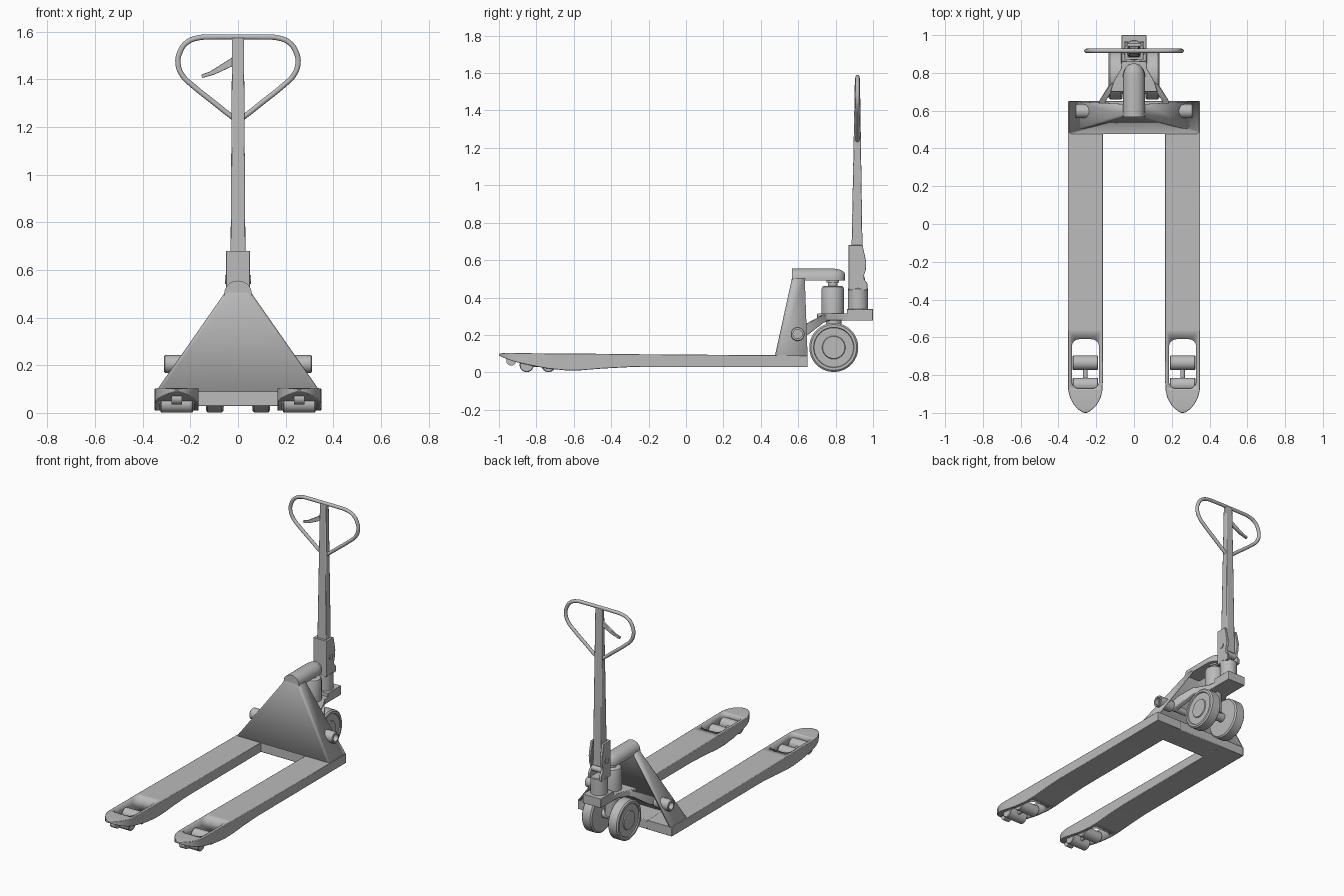
import bpy, bmesh, math
from mathutils import Vector

if "Cube" in bpy.data.objects:
    bpy.data.objects.remove(bpy.data.objects["Cube"])

grey = bpy.data.materials.new("painted grey steel")
grey.diffuse_color = (0.5, 0.5, 0.5, 1)
grey.use_nodes = True
grey.node_tree.nodes["Principled BSDF"].inputs["Base Color"].default_value = grey.diffuse_color


def finish(name, bm, bevel=0, mirror=False, cutter=None):
    bmesh.ops.recalc_face_normals(bm, faces=bm.faces[:])
    me = bpy.data.meshes.new(name)
    bm.to_mesh(me)
    bm.free()
    me.materials.append(grey)
    ob = bpy.data.objects.new(name, me)
    bpy.context.collection.objects.link(ob)
    bpy.ops.object.select_all(action='DESELECT')
    bpy.context.view_layer.objects.active = ob
    ob.select_set(True)
    bpy.ops.object.shade_smooth_by_angle(angle=math.radians(32))
    if bevel:
        m = ob.modifiers.new("bevel", 'BEVEL')
        m.width, m.segments, m.limit_method = bevel, 2, 'ANGLE'
        m.angle_limit = math.radians(35)
    if cutter:
        m = ob.modifiers.new("cut", 'BOOLEAN')
        m.operation, m.object, m.solver = 'DIFFERENCE', cutter, 'EXACT'
    if mirror:
        m = ob.modifiers.new("mirror", 'MIRROR')
        m.use_mirror_merge = False
    return ob


def loft(name, rings, cap=True, **kw):
    """Skin between equal-length closed rings of points."""
    bm = bmesh.new()
    vs = [[bm.verts.new(p) for p in r] for r in rings]
    n = len(vs[0])
    for a, b in zip(vs, vs[1:]):
        for i in range(n):
            j = (i + 1) % n
            bm.faces.new((a[i], a[j], b[j], b[i]))
    if cap:
        bm.faces.new(vs[0])
        bm.faces.new(vs[-1])
    return finish(name, bm, **kw)


def box(name, x0, x1, y0, y1, z0, z1, **kw):
    sq = [(x0, y0), (x1, y0), (x1, y1), (x0, y1)]
    return loft(name, [[(x, y, z) for x, y in sq] for z in (z0, z1)], **kw)


def turned(name, base, axis, profile, n=40, **kw):
    """Lathe (radius, distance) pairs about an axis through base."""
    base, axis = Vector(base), Vector(axis).normalized()
    u = axis.orthogonal().normalized()
    v = axis.cross(u)
    rings = [[base + axis * d + (u * math.cos(2 * math.pi * i / n) + v * math.sin(2 * math.pi * i / n)) * r
              for i in range(n)] for r, d in profile]
    return loft(name, rings, **kw)


def rod(name, a, b, r, n=24, **kw):
    d = Vector(b) - Vector(a)
    return turned(name, a, d, [(r, 0), (r, d.length)], n, **kw)


def side_plate(name, yz, x0, x1, **kw):
    return loft(name, [[(x, y, z) for y, z in yz] for x in (x0, x1)], **kw)


X = (1, 0, 0)
Z = (0, 0, 1)
FX = 0.2575   # fork centre line

# Rounded opening in each fork for the load rollers
w, r, ya, yb = 0.072, 0.04, -0.872, -0.61
outline = []
for cx, cy, a0 in ((w - r, yb - r, 0), (r - w, yb - r, 90), (r - w, ya + r, 180), (w - r, ya + r, 270)):
    for k in range(7):
        a = math.radians(a0 + 15 * k)
        outline.append((FX + cx + r * math.cos(a), cy + r * math.sin(a)))
hole = loft("fork_opening_cutter", [[(x, y, z) for x, y in outline] for z in (-0.1, 0.2)])
hole.hide_render = True
hole.hide_viewport = False
hole.display_type = 'WIRE'

# Forks: y, half width, underside, top
stations = [(0.65, .0925, .028, .09), (-0.30, .0925, .028, .097), (-0.45, .0925, .02, .099),
            (-0.56, .0925, .011, .1), (-0.64, .0925, .01, .1), (-0.74, .0925, .02, .101),
            (-0.83, .0925, .037, .102), (-0.88, .0905, .048, .103), (-0.92, .081, .058, .104),
            (-0.955, .062, .07, .104), (-0.98, .04, .08, .103), (-0.995, .018, .088, .1),
            (-1.0, .006, .091, .097)]
loft("fork", [[(FX - h, y, b), (FX + h, y, b), (FX + h, y, t), (FX - h, y, t)]
              for y, h, b, t in stations], bevel=0.006, mirror=True, cutter=hole)

# Load rollers, nose roller and their axles
for i, y in enumerate((-0.735, -0.852)):
    turned("load_roller_%d" % (i + 1), (FX - .068, y, .039), X,
           [(.034, 0), (.038, .004), (.038, .132), (.034, .136)], 32, mirror=True)
rod("roller_link", (FX, -0.735, .04), (FX, -0.852, .04), .012, mirror=True)
rod("nose_roller", (FX - .022, -0.935, .062), (FX + .022, -0.935, .062), .026, mirror=True)

# Cross base joining the forks
box("cross_base", -.17, .17, .478, .65, .028, .092, bevel=0.005)

# Sloped tower shell, open at the back
bm = bmesh.new()
low = [bm.verts.new(p) for p in ((-.345, .65, .09), (-.345, .476, .09), (.345, .476, .09), (.345, .65, .09))]
top = [bm.verts.new(p) for p in ((-.055, .635, .505), (-.055, .567, .505), (.055, .567, .505), (.055, .635, .505))]
for i in range(3):
    bm.faces.new((low[i], low[i + 1], top[i + 1], top[i]))
bm.faces.new(top)
corner_edges = [e for e in bm.edges if {low[1], top[1]} == set(e.verts) or {low[2], top[2]} == set(e.verts)]
bmesh.ops.bevel(bm, geom=corner_edges, offset=0.014, segments=4, profile=0.5, affect='EDGES')
tower = finish("tower_shell", bm)
m = tower.modifiers.new("thickness", 'SOLIDIFY')
m.thickness, m.offset = 0.014, -1

# Arched head arm with a rounded end over the pump
rings = []
for y, s in ((.567, 1), (.78, 1), (.805, .94), (.83, .75), (.845, .45), (.85, .15)):
    arc = [(.057 * s * math.cos(math.pi * k / 16), y, .503 + .052 * (.35 + .65 * s) * math.sin(math.pi * k / 16))
           for k in range(17)]
    rings.append(arc + [(-.057 * s, y, .49), (.057 * s, y, .49)])
loft("head_arm", rings)

# Pivot bosses through the tower sides, with recessed bores, and the shaft
turned("pivot_boss", (.2, .597, .205), X,
       [(.037, 0), (.037, .106), (.034, .11), (.024, .11), (.024, .08)], 32, mirror=True)
rod("pivot_shaft", (-.21, .597, .205), (.21, .597, .205), .022)

# Link arms from the shaft to the pump base
loft("link_arm", [[(x - .018, y, z - h), (x + .018, y, z - h), (x + .018, y, z + h), (x - .018, y, z + h)]
                  for x, y, z, h in ((.185, .6, .205, .03), (.165, .655, .235, .032), (.115, .735, .287, .022),
                                     (.06, .77, .295, .02))], bevel=0.004, mirror=True)

# Pump base, front wings and handle platform
wing = [(-.125, .70), (.125, .70), (.105, .76), (.07, .82), (.065, .88), (-.065, .88), (-.07, .82), (-.105, .76)]
loft("pump_base", [[(x, y, z) for x, y in wing] for z in (.276, .314)], bevel=0.004)
box("handle_platform", -.066, .066, .86, 1.0, .276, .338, bevel=0.003)
turned("pump_cylinder", (0, .785, .3), Z,
       [(.06, 0), (.06, .145), (.055, .157), (.045, .162), (.026, .162), (.026, .18), (.034, .18), (.034, .198)])

# Steering wheels with raised rims and hubs, axle and steering post
turned("steer_wheel", (.06, .79, .133), X,
       [(.05, -.004), (.108, 0), (.122, 0), (.131, .008), (.131, .067), (.122, .075), (.108, .075),
        (.105, .068), (.062, .068), (.059, .074), (.02, .074)], 56, mirror=True)
rod("wheel_axle", (-.065, .79, .133), (.065, .79, .133), .03)
rod("steering_post", (0, .79, .14), (0, .79, .29), .042)

# Handle base socket
turned("handle_socket", (0, .92, .335), Z, [(.054, 0), (.054, .11), (.05, .115)], 32)

# Handle bracket: front web and two shaped cheeks with a release roller
cheek = [(.87, .44), (.97, .44), (.97, .475), (.952, .5), (.952, .52), (.962, .55), (.963, .59), (.955, .63),
         (.944, .68), (.87, .68)]
side_plate("bracket_cheek", cheek, .034, .05, bevel=0.002, mirror=True)
box("bracket_web", -.045, .045, .87, .885, .44, .68)
rod("release_roller", (-.036, .937, .5), (.036, .937, .5), .02)
rod("bracket_pin", (-.055, .915, .56), (.055, .915, .56), .018)

# Tapered handle column
loft("handle_column", [[(-a, y0, z), (a, y0, z), (a, y1, z), (-a, y1, z)] for a, y0, y1, z in
                       ((.031, .884, .945, .52), (.031, .886, .943, .7), (.025, .903, .93, 1.575))], bevel=0.004)

# Grip loop: half path mirrored, smoothed into a closed tube
half = [(.03, 1.247), (.10, 1.302), (.19, 1.374), (.232, 1.415), (.252, 1.465), (.243, 1.517),
        (.215, 1.555), (.17, 1.574), (.10, 1.578)]
path = [(0, 1.228)] + half + [(0, 1.578)] + [(-x, z) for x, z in reversed(half)]
cu = bpy.data.curves.new("grip_loop", 'CURVE')
cu.dimensions = '3D'
cu.bevel_depth, cu.bevel_resolution, cu.resolution_u = 0.0115, 3, 4
sp = cu.splines.new('BEZIER')
sp.bezier_points.add(len(path) - 1)
for p, (x, z) in zip(sp.bezier_points, path):
    p.co = (x, .917, z)
    p.handle_left_type = p.handle_right_type = 'AUTO'
sp.use_cyclic_u = True
cu.materials.append(grey)
bpy.context.collection.objects.link(bpy.data.objects.new("grip_loop", cu))

# Release lever beside the column
lever = [(-.02, 1.495), (-.075, 1.46), (-.12, 1.432), (-.155, 1.42), (-.15, 1.406), (-.10, 1.42), (-.02, 1.457)]
loft("release_lever", [[(x, y, z) for x, z in lever] for y in (.91, .924)], bevel=0.002)
